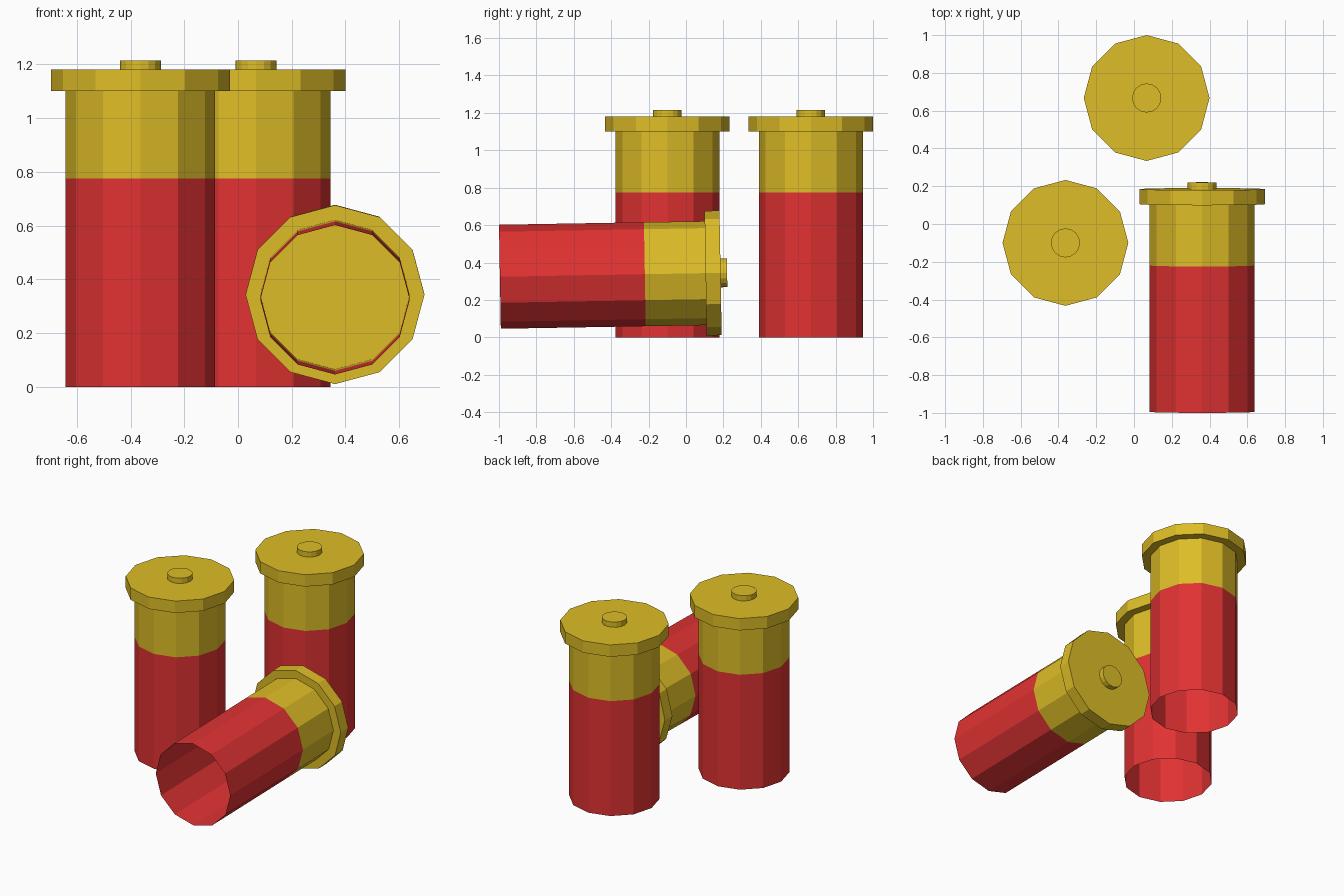
import bpy
import bmesh
from math import radians
from mathutils import Matrix

if "Cube" in bpy.data.objects:
    bpy.data.objects.remove(bpy.data.objects["Cube"], do_unlink=True)


def material(name, rgb):
    mat = bpy.data.materials.new(name)
    mat.use_nodes = True
    mat.diffuse_color = (*rgb, 1)
    mat.node_tree.nodes["Principled BSDF"].inputs["Base Color"].default_value = (*rgb, 1)
    return mat


red = material("red plastic", (0.75, 0.032, 0.032))
brass = material("yellow brass", (0.73, 0.51, 0.02))


def cylinder_mesh(name, radius, bottom, top, mat, sides=12, closed=True):
    """Upright cylinder between two heights; an open one is a bare wall."""
    bm = bmesh.new()
    bmesh.ops.create_cone(
        bm, cap_ends=closed, segments=sides, radius1=radius, radius2=radius,
        depth=top - bottom, matrix=Matrix.Translation((0, 0, (bottom + top) / 2)))
    mesh = bpy.data.meshes.new(name)
    bm.to_mesh(mesh)
    bm.free()
    mesh.materials.append(mat)
    return mesh


# Parts of one shell, shared by all three copies
parts = [
    cylinder_mesh("tube", 0.278, 0, 0.775, red, closed=False),
    cylinder_mesh("collar", 0.278, 0.775, 1.1, brass, closed=False),
    cylinder_mesh("rim", 0.333, 1.1, 1.18, brass),
    cylinder_mesh("primer", 0.077, 1.18, 1.215, brass, sides=16),
]

# Two shells stand; the third lies with its open end to the front
placements = {
    "left_back_shell": Matrix.Translation((0.067, 0.667, 0)),
    "right_shell": Matrix.Translation((-0.363, -0.1, 0)),
    "lying_shell": Matrix.Translation((0.361, -0.995, 0.324)) @ Matrix.Rotation(radians(-89), 4, "X"),
}

for shell, matrix in placements.items():
    for mesh in parts:
        obj = bpy.data.objects.new(f"{shell}_{mesh.name}", mesh)
        obj.matrix_world = matrix
        bpy.context.collection.objects.link(obj)
